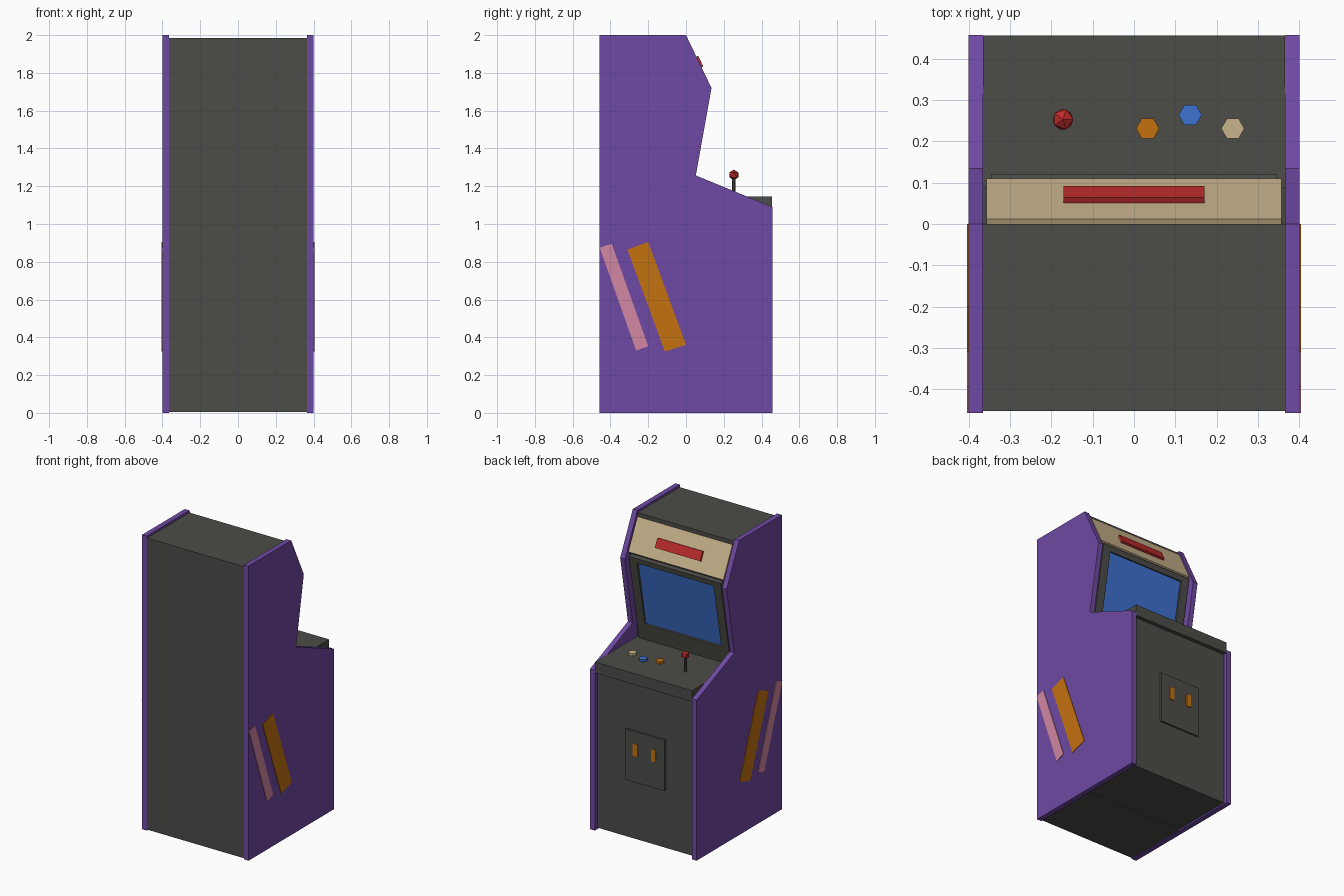
import bpy, bmesh, math
from mathutils import Matrix, Vector

if "Cube" in bpy.data.objects:
    bpy.data.objects.remove(bpy.data.objects["Cube"])


def material(name, rgb):
    m = bpy.data.materials.new(name)
    lin = [((c / 255 + 0.055) / 1.055) ** 2.4 for c in rgb]
    m.diffuse_color = (*lin, 1)
    m.use_nodes = True
    m.node_tree.nodes["Principled BSDF"].inputs["Base Color"].default_value = m.diffuse_color
    return m


PURPLE = material("purple", (111, 73, 163))
GREY = material("charcoal", (76, 76, 72))
TAN = material("tan", (202, 181, 141))
RED = material("red", (190, 44, 44))
BLUE = material("blue", (62, 113, 208))
ORANGE = material("orange", (196, 113, 16))
PINK = material("pink", (210, 135, 162))


def finish(name, bm, mat):
    bmesh.ops.recalc_face_normals(bm, faces=bm.faces)
    me = bpy.data.meshes.new(name)
    bm.to_mesh(me)
    bm.free()
    me.materials.append(mat)
    ob = bpy.data.objects.new(name, me)
    bpy.context.collection.objects.link(ob)
    return ob


def extrude(name, profile, x0, x1, mat):
    """Extrude a (y, z) outline from x0 to x1."""
    bm = bmesh.new()
    face = bm.faces.new([bm.verts.new((x0, y, z)) for y, z in profile])
    new = bmesh.ops.extrude_face_region(bm, geom=[face])["geom"]
    verts = [v for v in new if isinstance(v, bmesh.types.BMVert)]
    bmesh.ops.translate(bm, verts=verts, vec=(x1 - x0, 0, 0))
    return finish(name, bm, mat)


def box(name, x, y, z, mat):
    return extrude(name, [(y[0], z[0]), (y[1], z[0]), (y[1], z[1]), (y[0], z[1])], *x, mat)


def slab(name, x, low, high, depth, mat):
    """Sloped plate: front face runs from low to high (y, z), depth goes inward."""
    a, b = Vector(low), Vector(high)
    d = (b - a).normalized()
    back = Vector((-d.y, d.x)) * depth
    return extrude(name, [a, b, b + back, a + back], *x, mat)


def cylinder(name, x, y, z0, z1, r, sides, mat):
    bm = bmesh.new()
    bmesh.ops.create_cone(bm, cap_ends=True, segments=sides, radius1=r, radius2=r,
                          depth=z1 - z0, matrix=Matrix.Translation((x, y, (z0 + z1) / 2))
                          @ Matrix.Rotation(math.pi / 2, 4, "Z"))
    return finish(name, bm, mat)


# Side panels and their slanted stripes
panel = [(-0.457, 0), (0.457, 0), (0.457, 1.09), (0.052, 1.257),
         (0.135, 1.72), (0, 2), (-0.457, 2)]
wide = [(-0.31, 0.865), (-0.2, 0.905), (0, 0.36), (-0.112, 0.325)]
thin = [(-0.457, 0.875), (-0.393, 0.895), (-0.2, 0.353), (-0.264, 0.33)]
for side, s in (("right", 1), ("left", -1)):
    extrude(side + "_side_panel", panel, s * 0.365, s * 0.4, PURPLE)
    extrude(side + "_wide_stripe", wide, s * 0.399, s * 0.404, ORANGE)
    extrude(side + "_thin_stripe", thin, s * 0.399, s * 0.404, PINK)

# Cabinet body
W = (-0.365, 0.365)
box("rear_cabinet", W, (-0.453, 0), (0.005, 1.985), GREY)
box("front_cabinet", W, (0.003, 0.43), (0.01, 1.08), GREY)
extrude("hood", [(0, 1.146), (0, 1.96), (0.088, 1.755), (0.075, 1.7), (0.004, 1.3)], *W, GREY)
box("control_deck", W, (0, 0.456), (1.07, 1.145), GREY)

# Lit sign with raised bar
slab("sign", (-0.357, 0.357), (0.11, 1.762), (0.012, 1.966), 0.02, TAN)
slab("sign_bar", (-0.17, 0.17), (0.092, 1.833), (0.064, 1.891), 0.02, RED)


# Screen and the bezel bars around it, leaning with the cabinet
def lean(z, inset=0):
    return (0.011 + (z - 1.145) * 0.185 - inset, z)


slab("screen", (-0.3, 0.3), lean(1.25, 0.013), lean(1.715, 0.013), 0.02, BLUE)
for name, x, z0, z1 in (("bezel_top", (-0.345, 0.345), 1.705, 1.74),
                        ("bezel_bottom", (-0.345, 0.345), 1.145, 1.26),
                        ("bezel_left", (-0.345, -0.287), 1.26, 1.705),
                        ("bezel_right", (0.287, 0.345), 1.26, 1.705)):
    slab(name, x, lean(z0), lean(z1), 0.03, GREY)

# Joystick
cylinder("joystick_shaft", -0.172, 0.253, 1.14, 1.25, 0.009, 8, GREY)
bm = bmesh.new()
bmesh.ops.create_icosphere(bm, subdivisions=1, radius=0.028,
                           matrix=Matrix.Translation((-0.172, 0.253, 1.26)))
finish("joystick_ball", bm, RED)

# Buttons
for name, x, y, mat in (("orange_button", 0.033, 0.231, ORANGE),
                        ("blue_button", 0.136, 0.264, BLUE),
                        ("tan_button", 0.239, 0.231, TAN)):
    cylinder(name, x, y, 1.14, 1.16, 0.028, 6, mat)

# Coin door with two slots
box("coin_door", (-0.15, 0.15), (0.425, 0.443), (0.4, 0.745), GREY)
for name, x in (("left_coin_slot", -0.068), ("right_coin_slot", 0.068)):
    box(name, (x - 0.018, x + 0.018), (0.44, 0.449), (0.58, 0.663), ORANGE)
